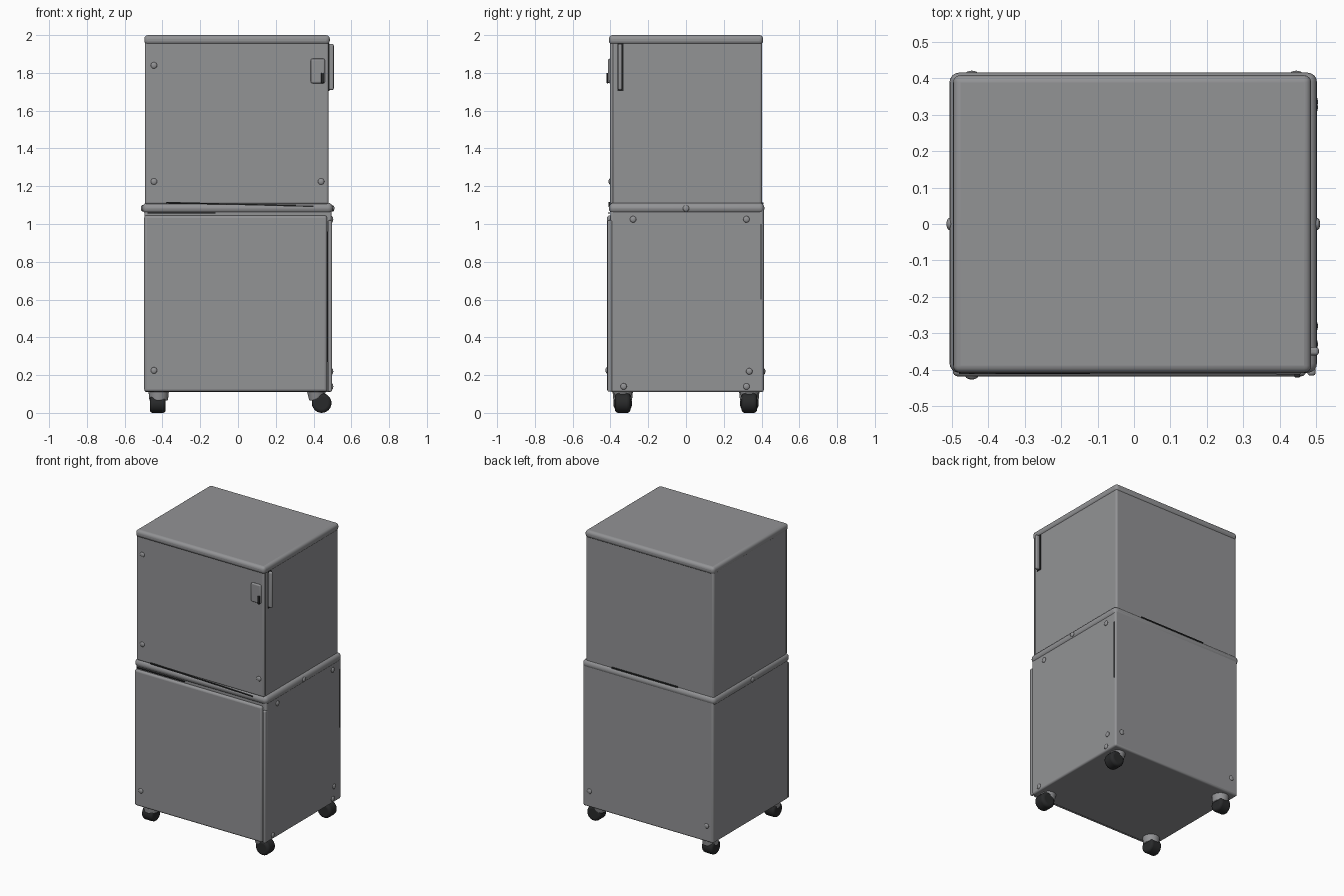
import bpy
import math
from mathutils import Matrix, Vector

cube = bpy.data.objects.get("Cube")
if cube:
    bpy.data.objects.remove(cube)


def material(name, rgb):
    m = bpy.data.materials.new(name)
    m.use_nodes = True
    m.diffuse_color = (*rgb, 1)
    bsdf = m.node_tree.nodes["Principled BSDF"]
    bsdf.inputs["Base Color"].default_value = (*rgb, 1)
    bsdf.inputs["Roughness"].default_value = 0.6
    return m


GREY = material("cabinet grey", (0.29, 0.292, 0.302))
BLACK = material("rubber black", (0.022, 0.023, 0.024))


def finish(obj, name, mat, bevel, segments=4):
    obj.name = name
    obj.data.materials.append(mat)
    if bevel:
        mod = obj.modifiers.new("rounding", "BEVEL")
        mod.width = bevel
        mod.segments = segments
        mod.limit_method = "ANGLE"
    bpy.ops.object.shade_smooth_by_angle(angle=math.radians(40))
    return obj


def box(name, x, y, z, mat=GREY, bevel=0.01, tilt=0):
    """Rounded box between the given (low, high) pairs."""
    bpy.ops.mesh.primitive_cube_add(size=1)
    obj = bpy.context.object
    size = [b - a for a, b in (x, y, z)]
    obj.data.transform(Matrix.Diagonal((*size, 1)))
    obj.location = [(a + b) / 2 for a, b in (x, y, z)]
    obj.rotation_euler.y = tilt
    return finish(obj, name, mat, bevel)


def cone(name, centre, r1, r2, depth, axis=(0, 0, 1), mat=GREY, bevel=0.0):
    bpy.ops.mesh.primitive_cone_add(vertices=24, radius1=r1, radius2=r2, depth=depth)
    obj = bpy.context.object
    turn = Vector((0, 0, 1)).rotation_difference(Vector(axis)).to_matrix().to_4x4()
    obj.data.transform(turn)
    obj.location = centre
    return finish(obj, name, mat, bevel)


def bolt(name, centre, axis):
    """Shallow domed bolt head, half sunk in its panel."""
    bpy.ops.mesh.primitive_uv_sphere_add(segments=16, ring_count=8, radius=0.017)
    obj = bpy.context.object
    obj.location = centre
    obj.scale = [0.5 if a else 1 for a in axis]
    finish(obj, name, GREY, 0)


# Lower cabinet: body, front door, hinge strip and rounded rim
box("lower_body", (-0.495, 0.495), (-0.40, 0.412), (0.11, 1.09), bevel=0.012)
box("lower_door", (-0.497, 0.472), (-0.418, -0.39), (0.112, 1.045), bevel=0.016)
box("lower_door_strip", (0.476, 0.498), (-0.416, -0.39), (0.112, 1.02), bevel=0.008)
box("lower_rim", (-0.506, 0.502), (-0.408, 0.415), (1.055, 1.112), bevel=0.026)

# Upper cabinet: body, door and nearly flush lid
box("upper_body", (-0.492, 0.48), (-0.39, 0.402), (1.08, 1.97), bevel=0.012)
box("upper_door", (-0.492, 0.479), (-0.402, -0.38), (1.105, 1.965), bevel=0.012)
box("lid", (-0.496, 0.486), (-0.408, 0.408), (1.95, 2.0), bevel=0.02)

# Dark gaps between the sections
box("door_gap", (0.472, 0.476), (-0.404, -0.399), (0.27, 0.96), BLACK, 0)
box("front_seam_gap", (-0.38, 0.40), (-0.41, -0.401), (1.1, 1.107), BLACK, 0, 0.026)
box("front_rim_gap", (-0.48, -0.12), (-0.412, -0.403), (1.055, 1.061), BLACK, 0)
box("back_seam_gap", (-0.22, 0.28), (0.4, 0.409), (1.106, 1.114), BLACK, 0)
box("side_gap", (0.492, 0.497), (0.395, 0.40), (0.6, 1.0), BLACK, 0)
box("strip_gap", (0.494, 0.4975), (-0.4, -0.394), (0.83, 0.95), BLACK, 0)

# Door handle on the side over a dark backing; latch plate and key on the front
box("handle_backing", (0.476, 0.484), (-0.362, -0.33), (1.704, 1.955), BLACK, 0)
box("handle", (0.47, 0.507), (-0.36, -0.338), (1.71, 1.953), bevel=0.008)
box("latch_plate", (0.385, 0.46), (-0.413, -0.395), (1.745, 1.875), bevel=0.014)
box("latch_key", (0.44, 0.456), (-0.421, -0.41), (1.745, 1.8), BLACK, 0.004)

# Bolts on the front, side and back panels
for x, y, z in ((-0.445, -0.402, 1.84), (-0.445, -0.402, 1.225),
                (0.44, -0.402, 1.225), (-0.445, -0.418, 0.225)):
    bolt("front_bolt", (x, y, z), (0, 1, 0))
for y, z in ((-0.28, 1.025), (0.32, 1.025), (0.335, 0.22), (-0.33, 0.14), (0.32, 0.14)):
    bolt("left_bolt", (0.496, y, z), (1, 0, 0))
for x in (-0.506, 0.502):
    bolt("rim_bolt", (x, 0, 1.083), (1, 0, 0))
for x in (-0.445, 0.445):
    bolt("back_bolt", (x, 0.412, 0.22), (0, 1, 0))

# Right casters: tapered grey housings with the wheel showing below
for y in (-0.335, 0.335):
    cone("right_caster_housing", (-0.42, y, 0.09), 0.049, 0.054, 0.05, bevel=0.005)
    cone("right_caster_wheel", (-0.425, y, 0.05), 0.05, 0.05, 0.084, (1, 0, 0), BLACK, 0.016)

# Left casters: swivelled outward, wheels exposed under small forks
for y in (-0.335, 0.335):
    cone("left_caster_fork", (0.415, y, 0.09), 0.038, 0.05, 0.05, bevel=0.005)
    cone("left_caster_wheel", (0.443, y, 0.052), 0.052, 0.052, 0.082, (0, 1, 0), BLACK, 0.018)
